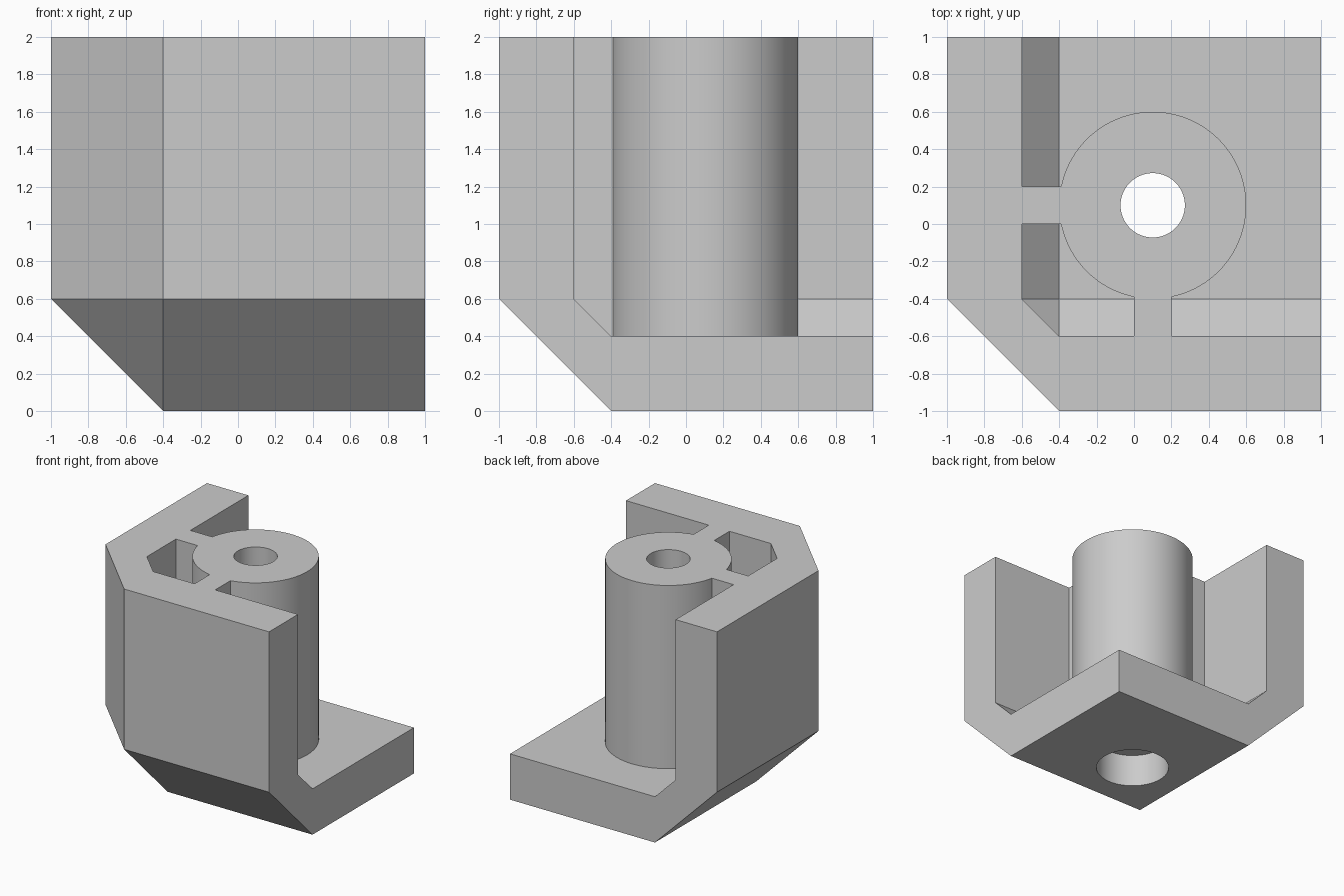
import bpy
import bmesh
from itertools import product
from math import radians

cube = bpy.data.objects.get("Cube")
if cube:
    bpy.data.objects.remove(cube, do_unlink=True)

grey = bpy.data.materials.new("plain grey")
grey.use_nodes = True
colour = (0.6, 0.6, 0.6, 1)
grey.diffuse_color = colour
grey.node_tree.nodes["Principled BSDF"].inputs["Base Color"].default_value = colour


def to_object(name, bm):
    bmesh.ops.recalc_face_normals(bm, faces=bm.faces)
    mesh = bpy.data.meshes.new(name)
    bm.to_mesh(mesh)
    bm.free()
    mesh.materials.append(grey)
    obj = bpy.data.objects.new(name, mesh)
    bpy.context.collection.objects.link(obj)
    return obj


def corner_block(name, low, high, chamfer):
    """Box whose three edges meeting at the low corner are chamfered."""
    bm = bmesh.new()
    for is_low in product((True, False), repeat=3):
        low_axes = [a for a in range(3) if is_low[a]]
        for kept in low_axes or [None]:
            bm.verts.new([high[a] if not is_low[a] else
                          low[a] + (0 if a == kept else chamfer) for a in range(3)])
    bmesh.ops.convex_hull(bm, input=bm.verts)
    bmesh.ops.dissolve_limit(bm, angle_limit=radians(1), verts=bm.verts, edges=bm.edges)
    return to_object(name, bm)


def box(name, low, high):
    bm = bmesh.new()
    bmesh.ops.create_cube(bm, size=1)
    for v in bm.verts:
        v.co = [high[a] if v.co[a] > 0 else low[a] for a in range(3)]
    return to_object(name, bm)


def cylinder(name, radius, bottom, top):
    """Upright cylinder on the screw axis."""
    bm = bmesh.new()
    bmesh.ops.create_cone(bm, cap_ends=True, segments=96, radius1=radius,
                          radius2=radius, depth=top - bottom)
    bmesh.ops.translate(bm, verts=bm.verts, vec=(0.1, 0.1, (top + bottom) / 2))
    return to_object(name, bm)


def subtract(target, *cutters):
    for cutter in cutters:
        mod = target.modifiers.new("cut", "BOOLEAN")
        mod.operation = "DIFFERENCE"
        mod.solver = "EXACT"
        mod.object = cutter
    bpy.context.view_layer.update()
    graph = bpy.context.evaluated_depsgraph_get()
    mesh = bpy.data.meshes.new_from_object(target.evaluated_get(graph))
    target.modifiers.clear()
    target.data = mesh
    for cutter in cutters:
        bpy.data.objects.remove(cutter, do_unlink=True)


# Cavity, leaving the screw post and its two ribs standing
cavity = corner_block("cavity", (-0.6, -0.6, 0.4), (1.5, 1.5, 2.5), 0.2)
subtract(cavity,
         cylinder("post", 0.5, 0.2, 3),
         box("side_rib", (-0.8, 0, 0.1), (0.1, 0.2, 2.8)),
         box("front_rib", (0, -0.8, 0.15), (0.2, 0.1, 2.9)))

# Corner bracket with stepped screw hole
bracket = corner_block("corner_bracket", (-1, -1, 0), (1, 1, 2), 0.6)
subtract(bracket, cavity,
         cylinder("screw_hole", 0.172, -0.5, 2.6),
         cylinder("screw_head_recess", 0.3, -0.4, 0.29))

bpy.ops.object.select_all(action="DESELECT")
bracket.select_set(True)
bpy.context.view_layer.objects.active = bracket
bpy.ops.object.shade_smooth_by_angle(angle=radians(30))
